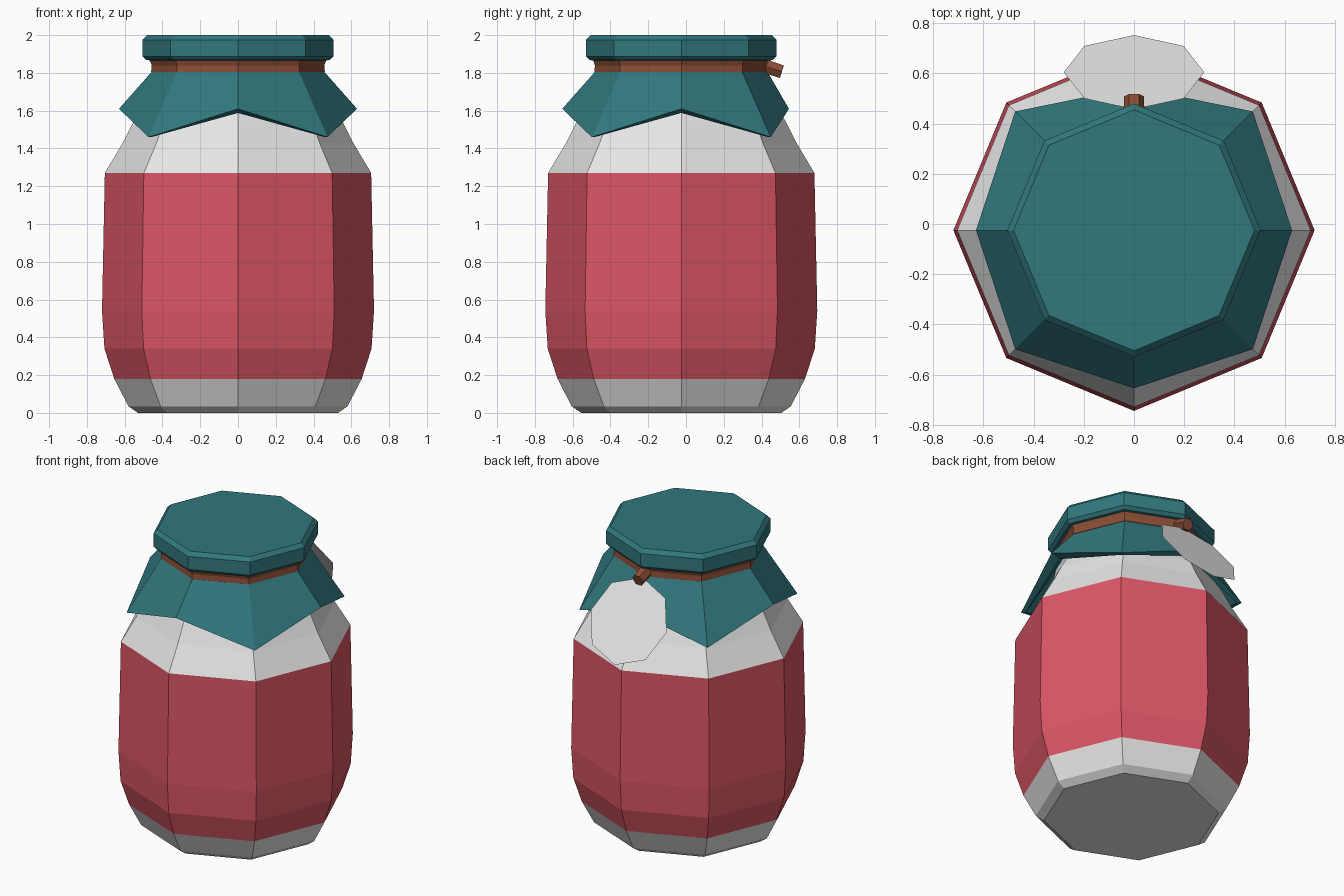
import bpy, bmesh, math
from mathutils import Vector, Matrix

if "Cube" in bpy.data.objects:
    bpy.data.objects.remove(bpy.data.objects["Cube"])

CY = -0.025   # jar axis offset in y
N = 8


def mat(name, rgb):
    lin = [((c / 255 + 0.055) / 1.055) ** 2.4 for c in rgb]
    m = bpy.data.materials.new(name)
    m.diffuse_color = (*lin, 1)
    m.use_nodes = True
    m.node_tree.nodes["Principled BSDF"].inputs["Base Color"].default_value = m.diffuse_color
    return m


GLASS = mat("pale_glass", (232, 232, 232))
JAM = mat("red_jam", (220, 86, 101))
CLOTH = mat("teal_cloth", (49, 120, 126))
STRING = mat("brown_string", (139, 77, 52))
TRIM = mat("plum_trim", (126, 37, 77))


def finish(name, bm, mats, recalc=True):
    if recalc:
        bmesh.ops.recalc_face_normals(bm, faces=bm.faces)
    me = bpy.data.meshes.new(name)
    bm.to_mesh(me)
    bm.free()
    for m in mats:
        me.materials.append(m)
    ob = bpy.data.objects.new(name, me)
    bpy.context.collection.objects.link(ob)
    return ob


def loft(rings, cap_start=False, cap_end=False):
    """Join rings of (radius, z) given per corner into an eight-sided shell."""
    bm = bmesh.new()
    loops = []
    for ring in rings:
        loop = []
        for i in range(N):
            r, z = ring(i) if callable(ring) else ring
            a = i * math.tau / N
            loop.append(bm.verts.new((r * math.cos(a), CY + r * math.sin(a), z)))
        loops.append(loop)
    for a, b in zip(loops, loops[1:]):
        for i in range(N):
            j = (i + 1) % N
            bm.faces.new((a[i], a[j], b[j], b[i]))
    if cap_start:
        bm.faces.new(loops[0][::-1])
    if cap_end:
        bm.faces.new(loops[-1])
    return bm


# Jar body: jam colour between two heights
bm = loft([(0.53, 0), (0.58, 0.035), (0.655, 0.18), (0.707, 0.34), (0.72, 0.54),
           (0.705, 1.27), (0.61, 1.43), (0.555, 1.54), (0.48, 1.66), (0.44, 1.82)],
          True, True)
for f in bm.faces:
    f.material_index = int(0.18 < f.calc_center_median().z < 1.27)
finish("jar", bm, [GLASS, JAM])

# Cloth covered lid
finish("lid", loft([(0.455, 1.865), (0.485, 1.868), (0.505, 1.888), (0.505, 1.975),
                    (0.48, 2.0)], True, True), [CLOTH])


# Cloth skirt with points at the diagonals, pressed in behind the tag
def hem(i):
    if i % 2:
        return 0.67, 1.46
    return (0.57 if i == 2 else 0.63), 1.61


def hem_inside(i):
    if i % 2:
        return 0.64, 1.462
    return (0.53 if i == 2 else 0.57), 1.588


finish("cloth_skirt", loft([(0.43, 1.81), (0.455, 1.808), hem, hem_inside, (0.45, 1.76)]),
       [CLOTH])

# String around the neck
finish("string", loft([(0.45, 1.80), (0.46, 1.805), (0.457, 1.84), (0.468, 1.87),
                       (0.44, 1.87)], True, True), [STRING])

# Knot
bm = bmesh.new()
bmesh.ops.create_cone(bm, cap_ends=True, segments=6, radius1=0.042, radius2=0.04, depth=0.09)
axis = Vector((0, 0.95, -0.31))
bm.transform(Matrix.Translation((0, 0.465, 1.82)) @ axis.to_track_quat('Z', 'X').to_matrix().to_4x4())
finish("knot", bm, [STRING])

# Hanging tag: flat octagon with an inset border
bm = bmesh.new()
verts = []
for i in range(N):
    a = i * math.tau / N
    s = math.sin(a)
    verts.append(bm.verts.new((0.28 * math.cos(a), 0.605 - 0.148 * s, 1.57 + 0.235 * s)))
face = bm.faces.new(verts)
face.normal_update()
if face.normal.y < 0:
    face.normal_flip()
border = bmesh.ops.inset_region(bm, faces=[face], thickness=0.044)["faces"]
for f in border:
    f.material_index = 1
finish("tag", bm, [GLASS, TRIM], False)
